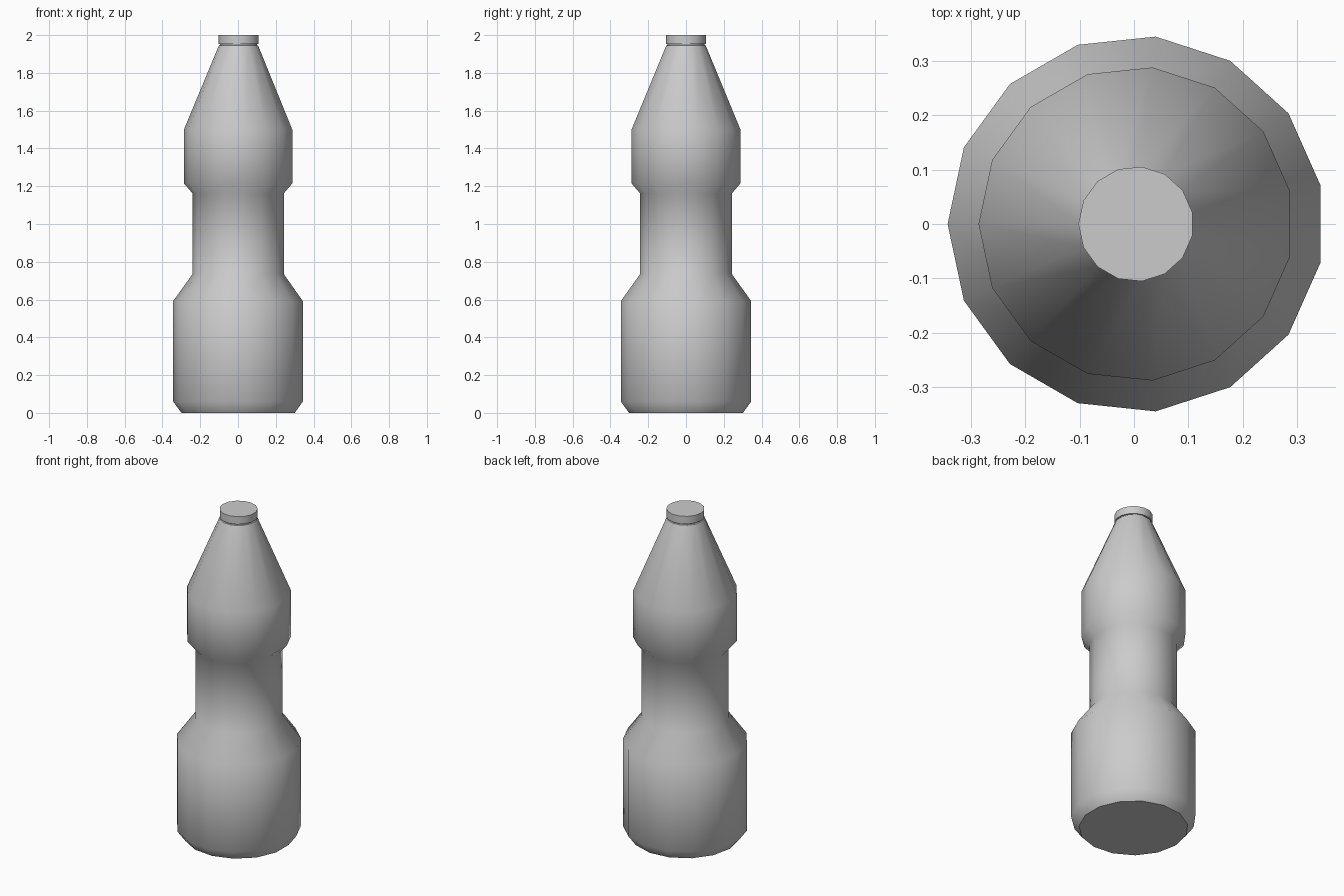
import bpy, bmesh, math

if "Cube" in bpy.data.objects:
    bpy.data.objects.remove(bpy.data.objects["Cube"])

SIDES = 15
AXIS_X = 0.0037  # odd side count: shift the axis so the bounds are centred


def lathe(name, profile):
    """Revolve (radius, z) points into a closed 15-sided solid."""
    bm = bmesh.new()
    rings = []
    for r, z in profile:
        ring = []
        for i in range(SIDES):
            a = math.pi + math.tau * i / SIDES
            ring.append(bm.verts.new((AXIS_X + r * math.cos(a), r * math.sin(a), z)))
        rings.append(ring)
    for low, high in zip(rings, rings[1:]):
        for i in range(SIDES):
            j = (i + 1) % SIDES
            bm.faces.new((low[i], low[j], high[j], high[i]))
    bm.faces.new(rings[0][::-1])
    bm.faces.new(rings[-1])
    bmesh.ops.recalc_face_normals(bm, faces=bm.faces[:])
    mesh = bpy.data.meshes.new(name)
    bm.to_mesh(mesh)
    bm.free()
    obj = bpy.data.objects.new(name, mesh)
    bpy.context.collection.objects.link(obj)
    bpy.ops.object.select_all(action='DESELECT')
    obj.select_set(True)
    bpy.context.view_layer.objects.active = obj
    bpy.ops.object.shade_smooth_by_angle(angle=math.radians(50))
    return obj


# Bottle body: chamfered base, wide belly, gripped waist, shoulder, tapering neck
lathe("bottle_body", [
    (0.303, 0.0), (0.347, 0.06), (0.347, 0.592), (0.244, 0.735),
    (0.244, 1.162), (0.29, 1.215), (0.29, 1.50), (0.105, 1.945),
    (0.098, 1.947), (0.098, 1.954),
])

# Flat cap on top
lathe("bottle_cap", [(0.106, 1.953), (0.106, 2.0)])
